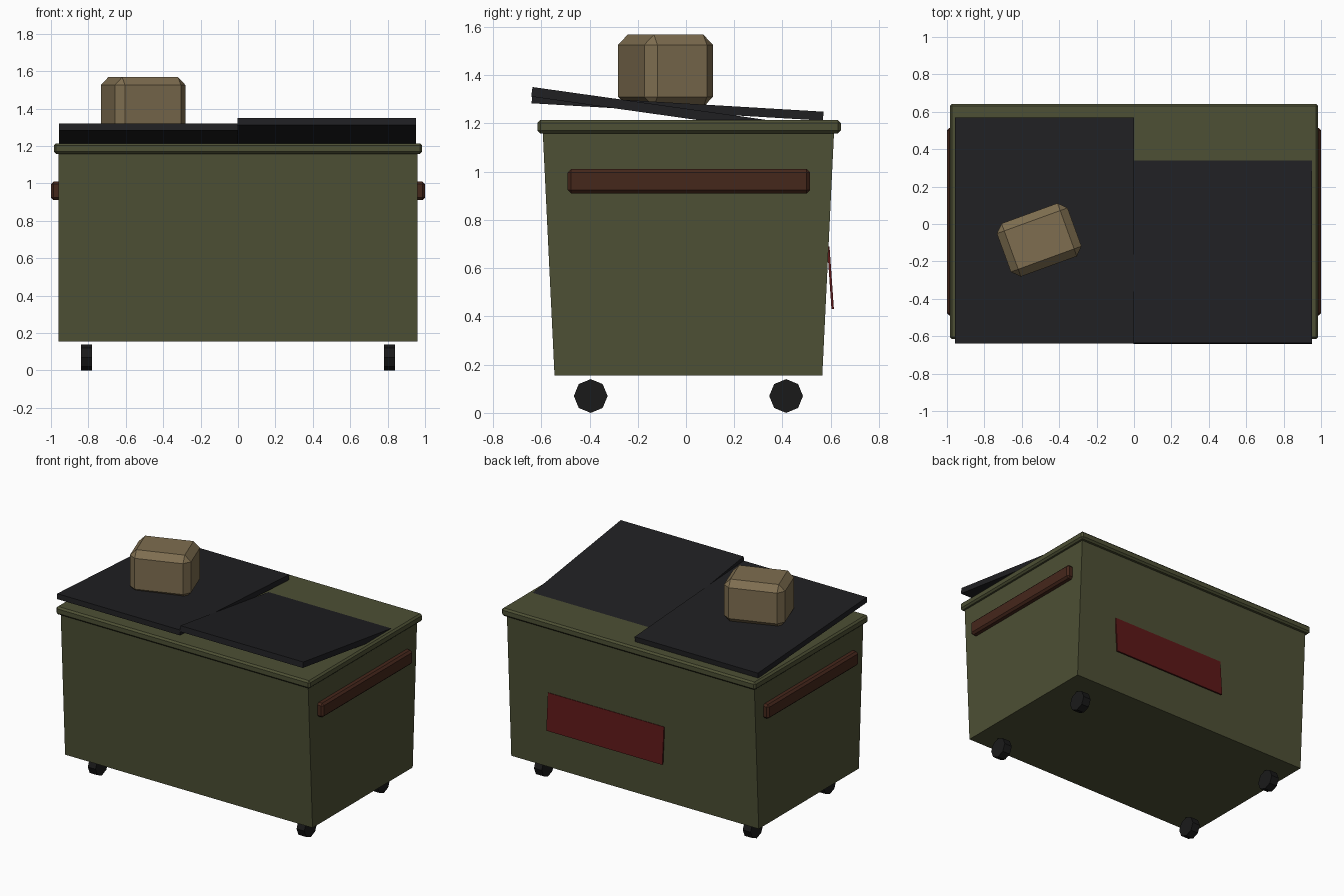
import bpy, bmesh
from math import radians, pi
from mathutils import Matrix

if "Cube" in bpy.data.objects:
    bpy.data.objects.remove(bpy.data.objects["Cube"])


def mat(name, r, g, b):
    m = bpy.data.materials.new(name)
    m.diffuse_color = (r, g, b, 1)
    m.use_nodes = True
    m.node_tree.nodes["Principled BSDF"].inputs["Base Color"].default_value = m.diffuse_color
    return m


OLIVE = mat("olive_paint", 0.075, 0.08, 0.035)
BLACK = mat("black_plastic", 0.014, 0.014, 0.016)
RUBBER = mat("rubber", 0.01, 0.01, 0.01)
RUST = mat("rusty_steel", 0.06, 0.02, 0.011)
RED = mat("red_plate", 0.11, 0.009, 0.009)
CARD = mat("cardboard", 0.21, 0.155, 0.08)


def finish(name, bm, material):
    me = bpy.data.meshes.new(name)
    bm.to_mesh(me)
    bm.free()
    me.materials.append(material)
    ob = bpy.data.objects.new(name, me)
    bpy.context.collection.objects.link(ob)
    return ob


def box(name, centre, size, material, rot=(0, 'X'), chamfer=0, taper=None):
    bm = bmesh.new()
    bmesh.ops.create_cube(bm, size=1)
    bmesh.ops.scale(bm, vec=size, verts=bm.verts)
    if taper:  # narrow the bottom in y
        for v in bm.verts:
            if v.co.z < 0:
                v.co.y *= taper
    if chamfer:
        bmesh.ops.bevel(bm, geom=bm.edges[:], offset=chamfer, segments=1,
                        profile=0.5, affect='EDGES')
    bm.transform(Matrix.Translation(centre) @ Matrix.Rotation(radians(rot[0]), 4, rot[1]))
    return finish(name, bm, material)


# Bin body, tapered front to back, with a chamfered rim closing the top
box("body", (0, 0.01, 0.6725), (1.92, 1.21, 1.035), OLIVE, taper=1.11 / 1.21)
box("rim", (0, 0.013, 1.186), (1.97, 1.258, 0.055), OLIVE, chamfer=0.012)

# Two lids, propped open at different angles
box("left_lid", (-0.479, -0.035, 1.266), (0.956, 1.21, 0.037), BLACK, rot=(-3.4, 'X'))
box("right_lid", (0.475, -0.035, 1.246), (0.954, 1.22, 0.04), BLACK, rot=(-8, 'X'))

# Side lifting bars and wheels
for side, s in (("left", -1), ("right", 1)):
    box(side + "_lifting_bar", (s * 0.96, 0.012, 0.96), (0.08, 1.005, 0.1), RUST,
        chamfer=0.014)
    for end, y in (("front", -0.395), ("back", 0.415)):
        bm = bmesh.new()
        bmesh.ops.create_cone(bm, cap_ends=True, segments=8, radius1=0.07,
                              radius2=0.07, depth=0.06)
        bm.transform(Matrix.Translation((s * 0.81, y, 0.07)) @ Matrix.Rotation(pi / 2, 4, 'Y'))
        finish(f"{end}_{side}_wheel", bm, RUBBER)

# Loose plate on the back
box("back_plate", (0.205, 0.599, 0.56), (0.9, 0.01, 0.26), RED, rot=(4, 'X'))

# Carton on the left lid
box("carton", (-0.507, -0.085, 1.418), (0.402, 0.302, 0.3), CARD, rot=(20, 'Z'),
    chamfer=0.042)
